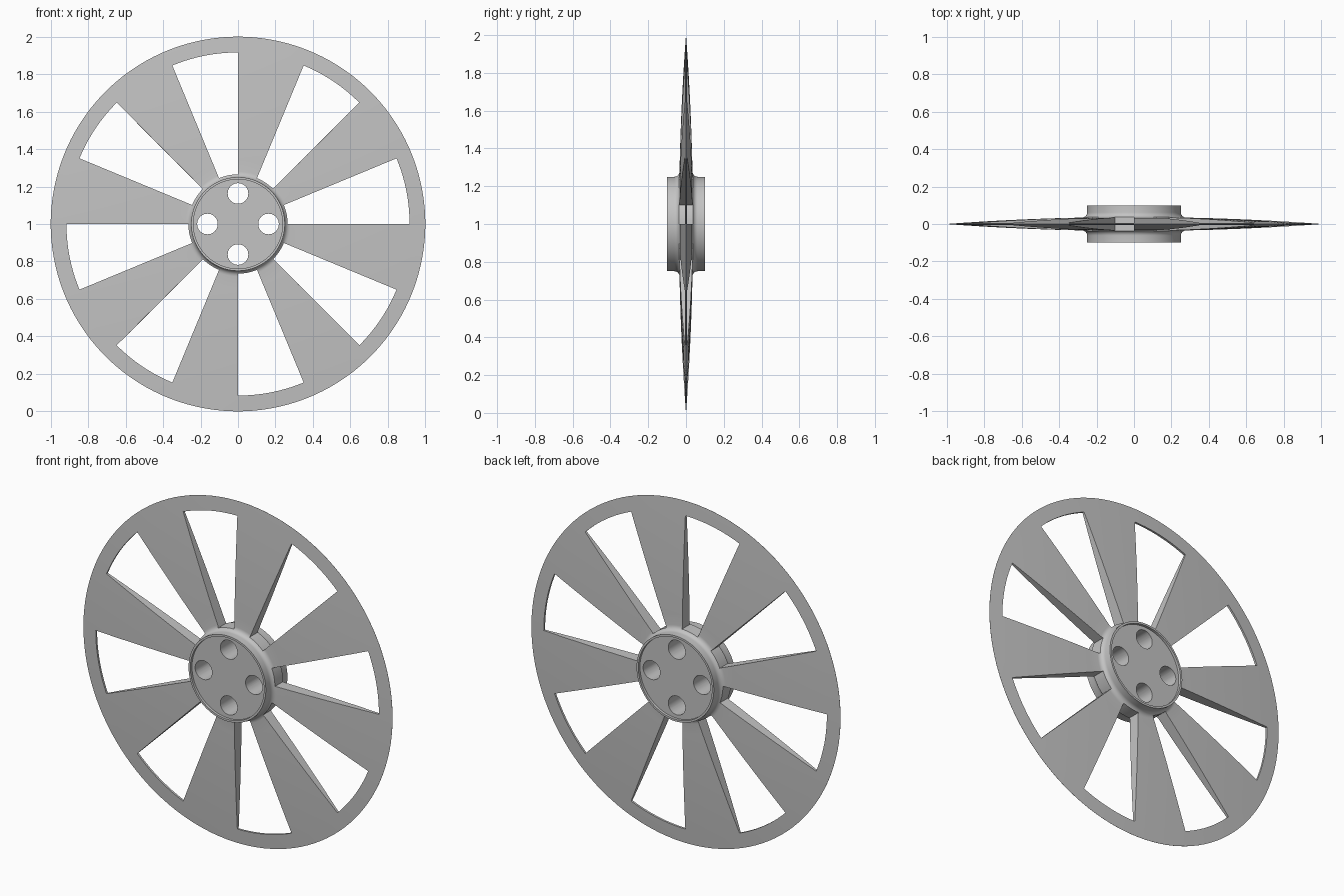
import bpy, bmesh, math
from mathutils import Matrix, Vector

if "Cube" in bpy.data.objects:
    bpy.data.objects.remove(bpy.data.objects["Cube"])

STEPS = 128
CENTRE = Vector((0, 0, 1))


def new_object(name, bm):
    bmesh.ops.recalc_face_normals(bm, faces=bm.faces)
    mesh = bpy.data.meshes.new(name)
    bm.to_mesh(mesh)
    bm.free()
    obj = bpy.data.objects.new(name, mesh)
    bpy.context.collection.objects.link(obj)
    return obj


def polar(r, angle, y):
    return CENTRE + Vector((r * math.cos(angle), y, r * math.sin(angle)))


# Single light grey metal
grey = bpy.data.materials.new("light grey metal")
colour = (0.55, 0.55, 0.55, 1)
grey.diffuse_color = colour
grey.use_nodes = True
grey.node_tree.nodes["Principled BSDF"].inputs["Base Color"].default_value = colour

# Half profile (radius, depth): recessed hub face, lip, fillet, then lens-shaped disc
half = [(0, 0.085), (0.238, 0.085), (0.238, 0.1), (0.25, 0.1), (0.25, 0.062)]
for i in range(1, 7):
    a = math.radians(15 * i)
    half.append((0.28 - 0.03 * math.cos(a), 0.062 - 0.028 * math.sin(a)))
for i in range(1, 13):
    r = 0.28 + 0.06 * i
    half.append((r, 0.037 * (1 - r * r) + 0.0003))
profile = half + [(r, -y) for r, y in reversed(half)]

# Wheel body spun about the axle
bm = bmesh.new()
verts = [bm.verts.new(polar(r, math.pi / STEPS, y)) for r, y in profile]
edges = [bm.edges.new(pair) for pair in zip(verts, verts[1:])]
bmesh.ops.spin(bm, geom=verts + edges, cent=CENTRE, axis=(0, 1, 0),
               angle=2 * math.pi, steps=STEPS, use_duplicate=False)
bmesh.ops.remove_doubles(bm, verts=bm.verts, dist=0.0002)
wheel = new_object("wheel", bm)
wheel.data.materials.append(grey)

# Cutters: eight wedge windows and four bolt holes
bm = bmesh.new()
for k in range(8):
    start = k * math.pi / 4
    arc = [start + math.pi / 8 * i / 10 for i in range(11)]
    outline = [(0.916, a) for a in arc] + [(0.265, a) for a in reversed(arc)]
    front = [bm.verts.new(polar(r, a, -0.3)) for r, a in outline]
    back = [bm.verts.new(polar(r, a, 0.3)) for r, a in outline]
    bm.faces.new(front)
    bm.faces.new(back)
    for i in range(len(front)):
        j = (i + 1) % len(front)
        bm.faces.new((front[i], front[j], back[j], back[i]))
for k in range(4):
    place = Matrix.Translation(polar(0.163, k * math.pi / 2, 0))
    bmesh.ops.create_cone(bm, cap_ends=True, segments=40, radius1=0.055, radius2=0.055,
                          depth=0.6, matrix=place @ Matrix.Rotation(math.pi / 2, 4, "X"))
cutter = new_object("window_cutter", bm)

# Cut the openings and bake the result
cut = wheel.modifiers.new("openings", "BOOLEAN")
cut.operation = "DIFFERENCE"
cut.solver = "EXACT"
cut.object = cutter
bpy.ops.object.select_all(action="DESELECT")
wheel.select_set(True)
bpy.context.view_layer.objects.active = wheel
bpy.ops.object.modifier_apply(modifier=cut.name)
bpy.data.objects.remove(cutter)
bpy.ops.object.shade_smooth_by_angle(angle=math.radians(30))
